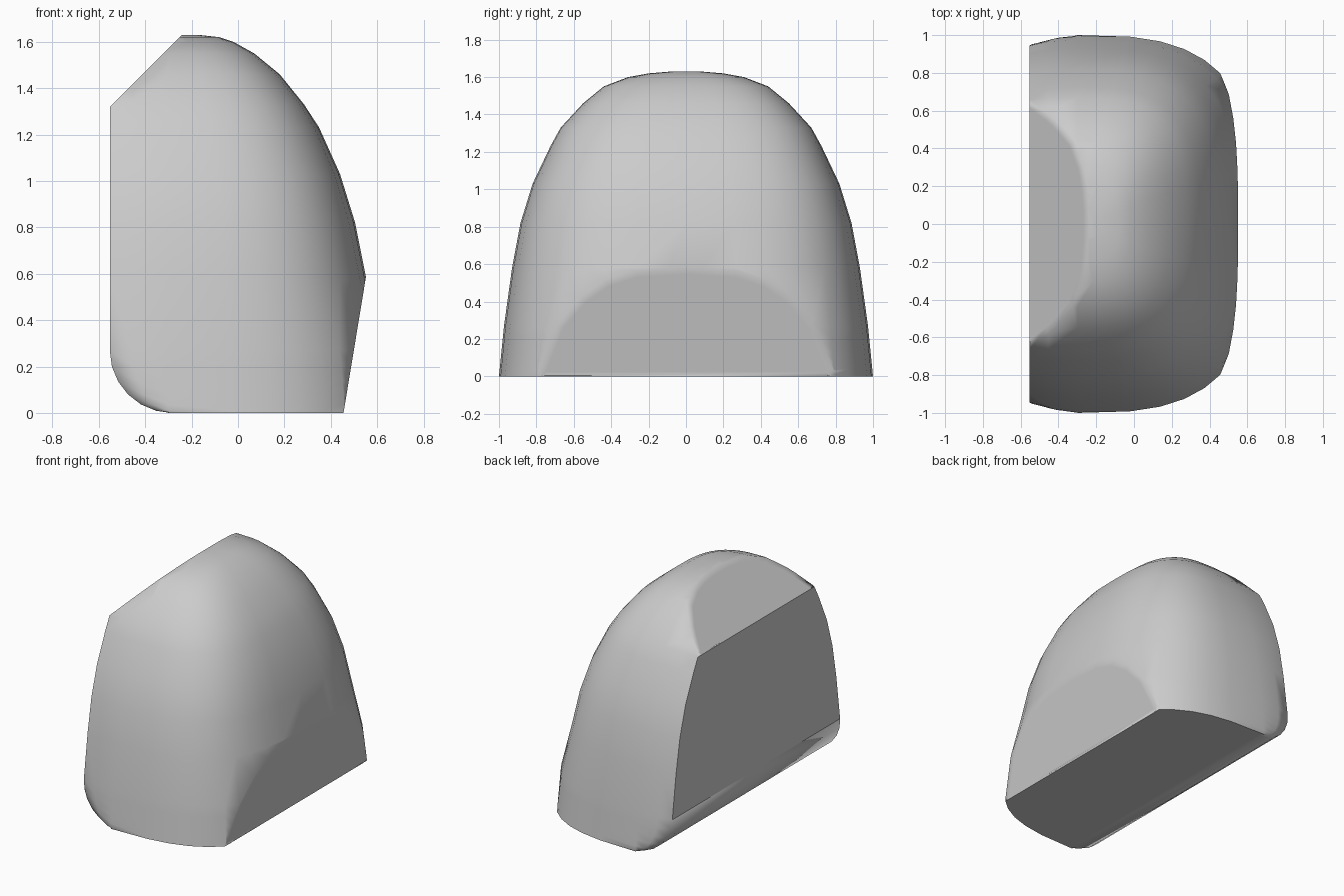
import bpy
import bmesh
from math import cos, sin, pi
from mathutils import Vector

cube = bpy.data.objects.get("Cube")
if cube:
    bpy.data.objects.remove(cube)

grey = bpy.data.materials.new("plain grey")
grey.use_nodes = True
colour = (0.6, 0.6, 0.6, 1)
grey.diffuse_color = colour
grey.node_tree.nodes["Principled BSDF"].inputs["Base Color"].default_value = colour

# Height, half depth and rounded-side reach of the dome
LEVELS = [(0, 1, .66), (.27, .973, .63), (.58, .93, .553), (.82, .885, .505),
          (1.03, .82, .44), (1.23, .725, .35), (1.33, .67, .285), (1.46, .55, .18),
          (1.55, .44, .07), (1.6, .31, -.02), (1.62, .2, -.08), (1.63, .08, -.17)]
FLAT_X, MID_X, FILLET = -.553, -.3, .27


def level_at(z):
    for (z0, y0, x0), (z1, y1, x1) in zip(LEVELS, LEVELS[1:]):
        if z <= z1:
            t = (z - z0) / (z1 - z0)
            return y0 + (y1 - y0) * t, x0 + (x1 - x0) * t
    return LEVELS[-1][1:]


def section(z):
    """Outline at one height: flat on one side, rounded on the other."""
    depth, reach = level_at(z)
    left = FLAT_X
    if z < FILLET:
        left += FILLET * (1 - (1 - (1 - z / FILLET) ** 2) ** .5)
    half = [(left, depth * .97), (left + (MID_X - left) * .4, depth * .993)]
    steps = 10
    for i in range(steps + 1):
        a = pi / 2 * (1 - i / steps)
        half.append((MID_X + (reach - MID_X) * cos(a) ** (2 / 3) if i else MID_X,
                     depth * sin(a) ** (2 / 3)))
    half[-1] = (reach, 0)
    return half + [(x, -y) for x, y in reversed(half[:-1])]


# Dome lofted through its sections
bm = bmesh.new()
heights = [FILLET * (1 - cos(pi / 2 * i / 6)) for i in range(6)]
heights += [level[0] for level in LEVELS[1:]]
rings = [[bm.verts.new((x, y, z)) for x, y in section(z)] for z in heights]
for low, high in zip(rings, rings[1:]):
    for i in range(len(low)):
        j = (i + 1) % len(low)
        bm.faces.new((low[i], low[j], high[j], high[i]))
bm.faces.new(rings[0])
bm.faces.new(rings[-1])
bmesh.ops.recalc_face_normals(bm, faces=bm.faces)


def slice_off(point, normal):
    """Cut with a plane, close the cut and ease its rim."""
    bmesh.ops.bisect_plane(bm, geom=bm.verts[:] + bm.edges[:] + bm.faces[:], dist=.0005,
                           plane_co=point, plane_no=normal, clear_outer=True)
    rim = [e for e in bm.edges if e.is_boundary]
    cap = bmesh.ops.holes_fill(bm, edges=rim, sides=0)["faces"]
    bmesh.ops.recalc_face_normals(bm, faces=bm.faces)
    bmesh.ops.inset_region(bm, faces=cap, thickness=.04, use_even_offset=False)


# Sloping top facet and leaning lower facet
slice_off(Vector((FLAT_X, 0, 1.32)), Vector((-1, 0, 1)))
slice_off(Vector((.455, 0, 0)), Vector((1, 0, -.165)))

# Flat wall and base stay crisp, the rest is smooth
for face in bm.faces:
    face.normal_update()
    face.smooth = face.normal.x > -.995 and face.normal.z > -.995

mesh = bpy.data.meshes.new("rounded_block")
bm.to_mesh(mesh)
bm.free()
mesh.materials.append(grey)
block = bpy.data.objects.new("rounded_block", mesh)
bpy.context.collection.objects.link(block)
